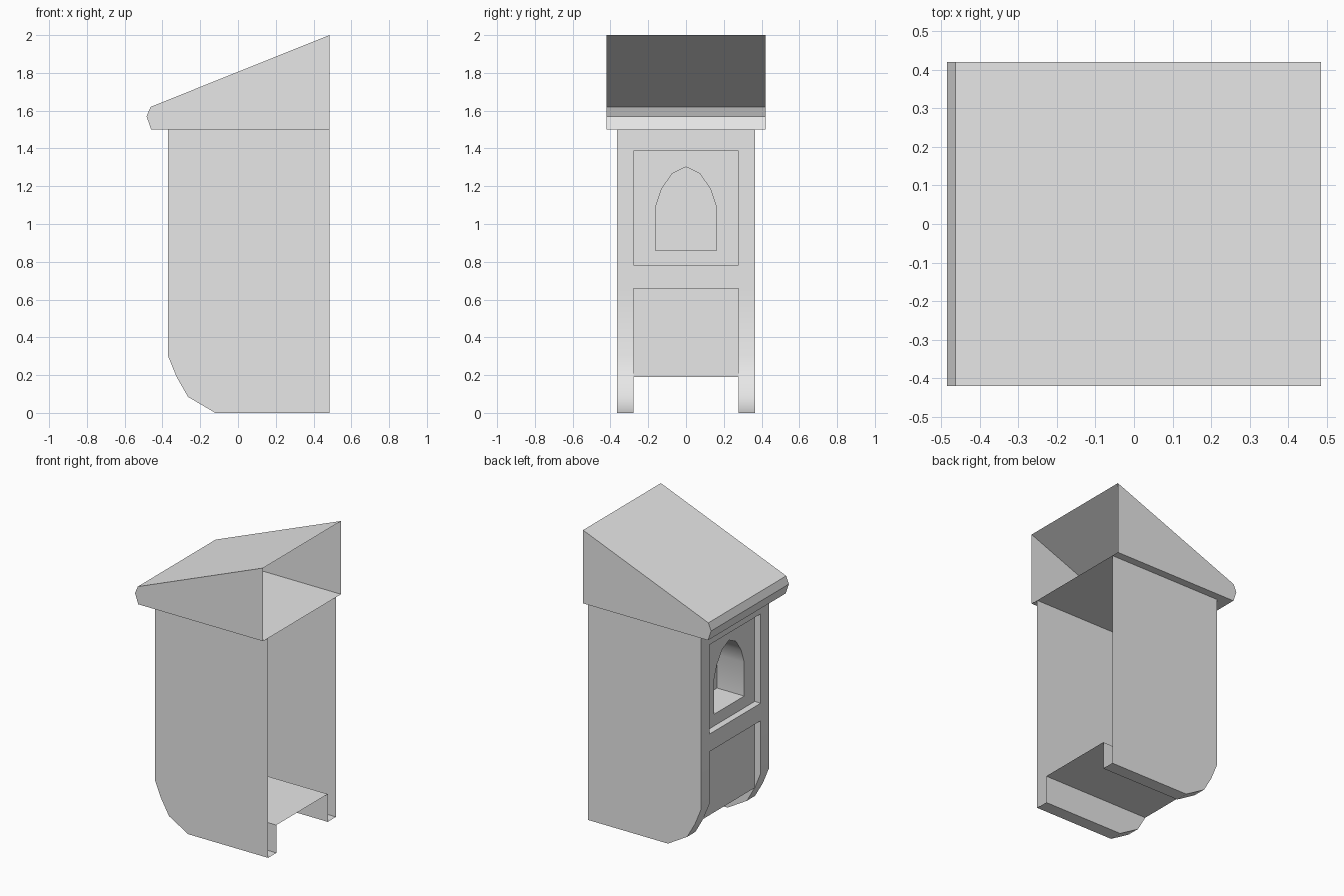
import bpy, bmesh, math

cube = bpy.data.objects.get("Cube")
if cube:
    bpy.data.objects.remove(cube, do_unlink=True)

grey = bpy.data.materials.new("plain grey")
grey.use_nodes = True
grey.diffuse_color = (0.8, 0.8, 0.8, 1)
grey.node_tree.nodes["Principled BSDF"].inputs["Base Color"].default_value = (0.8, 0.8, 0.8, 1)


def make_object(name, polygons, smooth_angle):
    """Weld a list of polygons into one shell."""
    bm = bmesh.new()
    for poly in polygons:
        bm.faces.new([bm.verts.new(p) for p in poly])
    bmesh.ops.remove_doubles(bm, verts=bm.verts, dist=0.0005)
    bmesh.ops.recalc_face_normals(bm, faces=bm.faces)
    mesh = bpy.data.meshes.new(name)
    bm.to_mesh(mesh)
    bm.free()
    mesh.materials.append(grey)
    obj = bpy.data.objects.new(name, mesh)
    bpy.context.collection.objects.link(obj)
    bpy.ops.object.select_all(action='DESELECT')
    obj.select_set(True)
    bpy.context.view_layer.objects.active = obj
    bpy.ops.object.shade_smooth_by_angle(angle=math.radians(smooth_angle))
    return obj


def side(points, y):
    """Flat face across an x-z outline."""
    return [(x, y, z) for x, z in points]


def strips(points, y0, y1):
    """Bands running in y along an x-z path."""
    return [[(ax, y0, az), (bx, y0, bz), (bx, y1, bz), (ax, y1, az)]
            for (ax, az), (bx, bz) in zip(points, points[1:])]


FRONT, PANEL, NICHE, OPEN = -0.37, -0.325, -0.12, 0.484
OUT, INN = 0.366, 0.2775          # half widths of the case and its panels
TOP, FLOOR = 1.5, 0.19

# Case: half shell, open towards +x, mirrored across y
post = [(FRONT, z) for z in (TOP, 1.39, 0.78, 0.66, 0.3)]
foot = [(PANEL, FLOOR), (-0.265, 0.085), (-0.12, 0), (OPEN, 0)]
case = [side(post + foot + [(OPEN, TOP)], OUT)]
case += strips(post + foot, INN, OUT)

# Rails, panel recesses, lower panel and raised floor
case += strips(post[:2], 0, INN)
case += strips([post[1], (PANEL, 1.39)], 0, INN)
case += strips([(PANEL, 0.78), post[2], post[3], (PANEL, 0.66),
                (PANEL, FLOOR), (OPEN, FLOOR)], 0, INN)
case.append(side([post[1], post[2], (PANEL, 0.78), (PANEL, 1.39)], INN))
case.append(side([post[3], post[4], (PANEL, FLOOR), (PANEL, 0.66)], INN))
case.append(side(foot + [(OPEN, FLOOR)], INN))

# Upper panel cut by an arched niche
arch = [(0, 0.86), (0.164, 0.86), (0.164, 1.09), (0.132, 1.185), (0.075, 1.268), (0, 1.305)]
border = [(0, 1.39), (INN, 1.39), (INN, 0.78), (0, 0.78)]
case.append([(PANEL, y, z) for y, z in arch + border])
case.append([(NICHE, y, z) for y, z in arch])
for (ay, az), (by, bz) in zip(arch, arch[1:]):
    case.append([(PANEL, ay, az), (PANEL, by, bz), (NICHE, by, bz), (NICHE, ay, az)])

body = make_object("case", case, 35)
mirror = body.modifiers.new("mirror", 'MIRROR')
mirror.use_axis = (False, True, False)

# Sloped roof: hollow wedge, open towards +x
EAVE = 0.42
outline = [(OPEN, 2.0), (-0.463, 1.62), (-0.484, 1.57), (-0.46, TOP), (OPEN, TOP)]
roof = strips(outline, -EAVE, EAVE) + [side(outline, -EAVE), side(outline, EAVE)]
make_object("roof", roof, 20)
